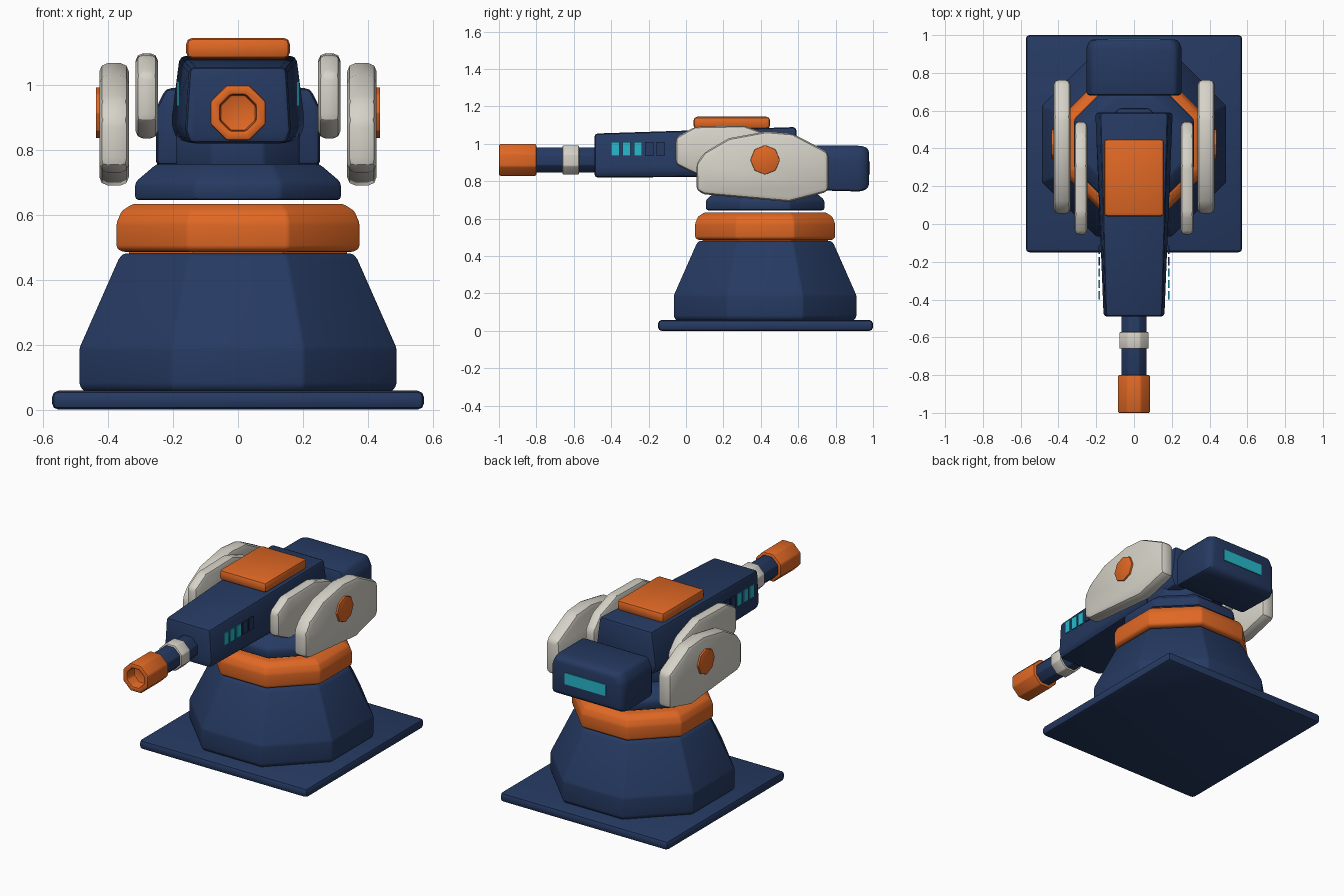
import bpy, bmesh, math
from mathutils import Vector

if "Cube" in bpy.data.objects:
    bpy.data.objects.remove(bpy.data.objects["Cube"])

CY = 0.423      # centre line of the pedestal in y
GZ = 0.914      # height of the gun axis


def material(name, rgb):
    m = bpy.data.materials.new(name)
    m.diffuse_color = (*rgb, 1)
    m.use_nodes = True
    m.node_tree.nodes["Principled BSDF"].inputs["Base Color"].default_value = m.diffuse_color
    return m


NAVY = material("navy", (0.019, 0.042, 0.122))
ORANGE = material("orange", (0.745, 0.138, 0.018))
WHITE = material("warm_white", (0.672, 0.645, 0.578))
CYAN = material("cyan", (0.021, 0.485, 0.610))


def loft(name, rings, mat, bevel=0.0, segments=2):
    """Skin a list of equal-length point rings and cap both ends."""
    bm = bmesh.new()
    rows = [[bm.verts.new(p) for p in ring] for ring in rings]
    n = len(rows[0])
    for a, b in zip(rows, rows[1:]):
        for i in range(n):
            j = (i + 1) % n
            bm.faces.new((a[i], a[j], b[j], b[i]))
    bm.faces.new(rows[0][::-1])
    bm.faces.new(rows[-1])
    bmesh.ops.recalc_face_normals(bm, faces=bm.faces)
    me = bpy.data.meshes.new(name)
    bm.to_mesh(me)
    bm.free()
    ob = bpy.data.objects.new(name, me)
    bpy.context.collection.objects.link(ob)
    me.materials.append(mat)
    bpy.ops.object.select_all(action='DESELECT')
    ob.select_set(True)
    bpy.context.view_layer.objects.active = ob
    if bevel:
        mod = ob.modifiers.new("bevel", 'BEVEL')
        mod.width = bevel
        mod.segments = segments
        mod.limit_method = 'ANGLE'
        mod.angle_limit = math.radians(20)
        bpy.ops.object.modifier_apply(modifier=mod.name)
    bpy.ops.object.shade_smooth_by_angle(angle=math.radians(32))
    return ob


def octagon(apothem, place, turn=0.5):
    r = apothem / math.cos(math.pi / 8)
    return [place(r * math.cos((i + turn) * math.pi / 4), r * math.sin((i + turn) * math.pi / 4))
            for i in range(8)]


def upright(name, profile, mat, bevel):
    """Eight-sided turned part from (apothem, z) pairs."""
    return loft(name, [octagon(r, lambda a, b, z=z: (a, CY + b, z)) for r, z in profile], mat, bevel)


def along_gun(name, profile, mat, bevel):
    """Eight-sided part along y from (apothem, y) pairs."""
    return loft(name, [octagon(r, lambda a, b, y=y: (a, y, GZ + b)) for r, y in profile], mat, bevel)


def box(name, x0, x1, y0, y1, z0, z1, mat, bevel=0.0):
    return loft(name, [[(x0, y0, z), (x1, y0, z), (x1, y1, z), (x0, y1, z)] for z in (z0, z1)], mat, bevel)


def plate(name, outline, x0, x1, mat, bevel):
    """Side plate from a (y, z) outline."""
    return loft(name, [[(x, y, z) for y, z in outline] for x in (x0, x1)], mat, bevel)


# Pedestal
box("base_plate", -0.573, 0.573, -0.15, 1.0, 0.0, 0.058, NAVY, 0.02)
upright("pedestal", [(0.475, 0.056), (0.488, 0.075), (0.488, 0.19), (0.368, 0.462), (0.355, 0.48)], NAVY, 0.008)
upright("bearing", [(0.335, 0.475), (0.335, 0.495)], ORANGE, 0)
upright("swivel_ring", [(0.358, 0.486), (0.374, 0.498), (0.374, 0.575), (0.358, 0.612), (0.325, 0.633)], ORANGE, 0.008)
upright("turret_neck", [(0.317, 0.645), (0.317, 0.70), (0.25, 0.757)], NAVY, 0.012)
upright("turret_post", [(0.19, 0.74), (0.19, 0.86)], NAVY, 0.01)

# Gun housing, widening and rising towards the rear
sections = []
for y, wb, wm, wt, zb, zm, zt in ((-0.49, 0.15, 0.162, 0.150, 0.82, 0.86, 1.055),
                                  (0.59, 0.185, 0.207, 0.180, 0.825, 0.88, 1.09)):
    sections.append([(-wb, y, zb), (wb, y, zb), (wm, y, zm), (wt, y, zt), (-wt, y, zt), (-wm, y, zm)])
loft("gun_housing", sections, NAVY, 0.018)

# Rear counterweight with a light panel
loft("counterweight", [[(-w, y, z0), (w, y, z0), (w, y, 0.93), (w - 0.03, y, z1), (-w + 0.03, y, z1), (-w, y, 0.93)]
                       for y, w, z0, z1 in ((0.68, 0.252, 0.752, 0.99), (0.94, 0.252, 0.745, 0.99),
                                            (0.978, 0.228, 0.765, 0.975))], NAVY, 0.018)
box("rear_light", -0.14, 0.14, 0.974, 0.983, 0.835, 0.905, CYAN)

# Top hatch
box("top_hatch", -0.16, 0.16, 0.04, 0.45, 1.08, 1.145, ORANGE, 0.02)

# Barrel and hollow muzzle
along_gun("barrel", [(0.067, -0.82), (0.067, -0.47)], NAVY, 0.005)
along_gun("barrel_collar", [(0.078, -0.66), (0.078, -0.572)], WHITE, 0.006)
along_gun("muzzle", [(0.085, -0.80), (0.085, -1.0), (0.055, -1.0), (0.055, -0.93)], ORANGE, 0.008)

# Parts mirrored on both sides
outer = [(0.055, 0.75), (0.055, 0.895), (0.10, 0.955), (0.23, 1.03), (0.43, 1.067), (0.57, 1.055),
         (0.762, 0.955), (0.762, 0.745), (0.55, 0.69), (0.10, 0.73)]
inner = [(-0.055, 0.89), (-0.055, 1.035), (0.05, 1.092), (0.31, 1.097), (0.47, 1.04), (0.54, 0.96),
         (0.54, 0.87), (0.42, 0.835), (0.06, 0.835)]
for side, s in (("left", -1), ("right", 1)):
    plate(side + "_outer_shield", outer, s * 0.336, s * 0.427, WHITE, 0.026)
    plate(side + "_inner_shield", inner, s * 0.247, s * 0.315, WHITE, 0.022)
    loft(side + "_hub", [octagon(0.073, lambda a, b, x=x: (s * x, CY + a, GZ + b), 0)
                         for x in (0.415, 0.438)], ORANGE, 0.003)
    # Row of status lights, the last two unlit
    for i in range(5):
        y = -0.40 + i * 0.0605
        x = 0.181
        box(f"{side}_status_light_{i + 1}", s * x, s * (x + 0.007), y, y + 0.044, 0.935, 1.01,
            CYAN if i < 3 else NAVY)
